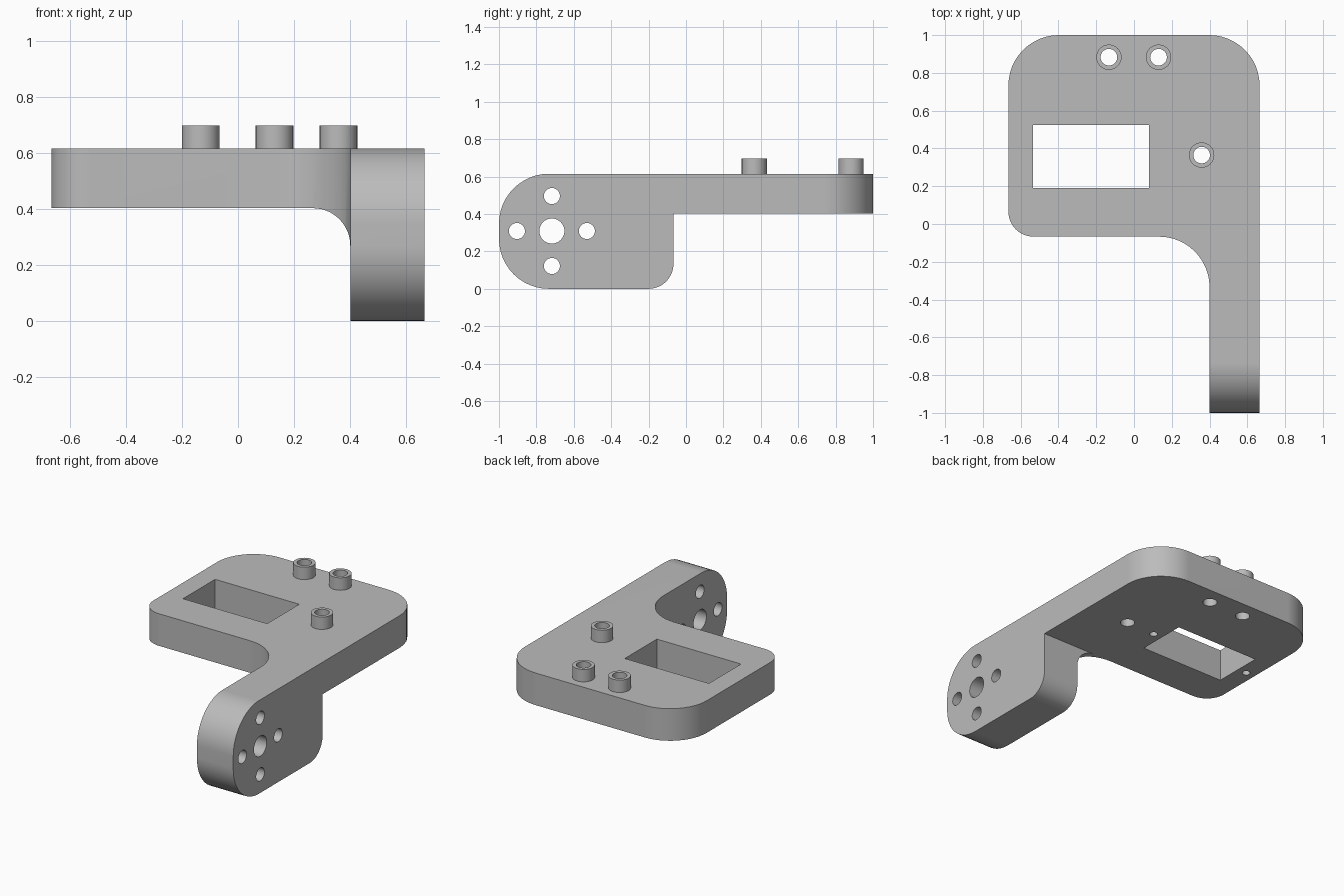
import bpy, bmesh, math
from mathutils import Vector

if "Cube" in bpy.data.objects:
    bpy.data.objects.remove(bpy.data.objects["Cube"], do_unlink=True)

grey = bpy.data.materials.new("plain grey")
grey.use_nodes = True
GREY = (0.5, 0.5, 0.5, 1)
grey.diffuse_color = GREY
grey.node_tree.nodes["Principled BSDF"].inputs["Base Color"].default_value = GREY


def rounded(corners, steps=12):
    """Outline from (u, v, radius) corners; each radius becomes an arc."""
    out = []
    for i, (u, v, r) in enumerate(corners):
        p = Vector((u, v))
        if r == 0:
            out.append(p)
            continue
        a = (Vector(corners[i - 1][:2]) - p).normalized()
        b = (Vector(corners[(i + 1) % len(corners)][:2]) - p).normalized()
        centre = p + (a + b) * r
        for k in range(steps + 1):
            t = k / steps * math.pi / 2
            out.append(centre - b * r * math.cos(t) - a * r * math.sin(t))
    return out


def circle(u, v, r, sides=32):
    return [Vector((u + r * math.cos(math.tau * k / sides),
                    v + r * math.sin(math.tau * k / sides))) for k in range(sides)]


def prisms(name, parts):
    """One object of extruded outlines, each (outline, axis, low, high)."""
    bm = bmesh.new()
    for outline, axis, low, high in parts:
        place = {"x": lambda p, w: (w, p.x, p.y),
                 "y": lambda p, w: (p.x, w, p.y),
                 "z": lambda p, w: (p.x, p.y, w)}[axis]
        base, top = ([bm.verts.new(place(p, w)) for p in outline] for w in (low, high))
        bm.faces.new(base)
        bm.faces.new(top[::-1])
        for i in range(len(base)):
            bm.faces.new((base[i - 1], base[i], top[i], top[i - 1]))
    bmesh.ops.recalc_face_normals(bm, faces=bm.faces)
    mesh = bpy.data.meshes.new(name)
    bm.to_mesh(mesh)
    bm.free()
    mesh.materials.append(grey)
    obj = bpy.data.objects.new(name, mesh)
    bpy.context.collection.objects.link(obj)
    return obj


def combine(obj, other, operation):
    other.hide_render = True
    mod = obj.modifiers.new(operation.lower(), "BOOLEAN")
    mod.operation, mod.solver, mod.object = operation, "EXACT", other
    bpy.context.view_layer.objects.active = obj
    bpy.ops.object.modifier_apply(modifier=mod.name)
    bpy.data.objects.remove(other, do_unlink=True)


HALF, ARM, FRONT, UNDER, TOP = 0.665, 0.4, -0.067, 0.403, 0.615
BIG, SMALL = 0.267, 0.133

# Body: plan outline, trimmed by the side outline and the front outline
plan = rounded([(-HALF, FRONT, SMALL), (ARM, FRONT, BIG), (ARM, -1.1, 0),
                (HALF, -1.1, 0), (HALF, 1, BIG), (-HALF, 1, BIG)])
side = rounded([(-1, 0, BIG), (FRONT, 0, SMALL), (FRONT, UNDER, 0),
                (1.1, UNDER, 0), (1.1, TOP, 0), (-1, TOP, BIG)])
front = rounded([(-0.8, UNDER, 0), (ARM, UNDER, SMALL), (ARM, -0.1, 0),
                 (0.8, -0.1, 0), (0.8, 0.8, 0), (-0.8, 0.8, 0)])
bracket = prisms("bracket", [(plan, "z", -0.2, 0.9)])
combine(bracket, prisms("side_trim", [(side, "x", -0.9, 0.9)]), "INTERSECT")
combine(bracket, prisms("front_trim", [(front, "y", -1.2, 1.2)]), "INTERSECT")

# Hollow standoffs on the plate
standoffs = [(-0.133, 0.883), (0.13, 0.883), (0.358, 0.365)]
combine(bracket, prisms("standoffs", [(circle(x, y, 0.067), "z", 0.5, 0.697)
                                      for x, y in standoffs]), "UNION")

# Window, standoff bores, blind screw holes and arm holes
window = rounded([(-0.535, 0.19, 0), (0.08, 0.19, 0), (0.08, 0.525, 0), (-0.535, 0.525, 0)])
cuts = [(window, "z", 0.2, 0.8)]
cuts += [(circle(x, y, 0.044), "z", 0.2, 0.8) for x, y in standoffs]
cuts += [(circle(x, 0.36, 0.025, 16), "z", 0.2, 0.54) for x in (-0.6, 0.145)]
hub_y, hub_z, ring = -0.717, 0.309, 0.187
cuts.append((circle(hub_y, hub_z, 0.067), "x", 0.3, 0.8))
cuts += [(circle(hub_y + dy * ring, hub_z + dz * ring, 0.043), "x", 0.3, 0.8)
         for dy, dz in ((1, 0), (-1, 0), (0, 1), (0, -1))]
combine(bracket, prisms("hole_cutters", cuts), "DIFFERENCE")

# Smooth rounds with clean flat faces
bpy.ops.object.select_all(action="DESELECT")
bracket.select_set(True)
bpy.context.view_layer.objects.active = bracket
bpy.ops.object.shade_smooth_by_angle(angle=math.radians(30))
flat = bracket.modifiers.new("clean_flats", "WEIGHTED_NORMAL")
flat.keep_sharp = True
